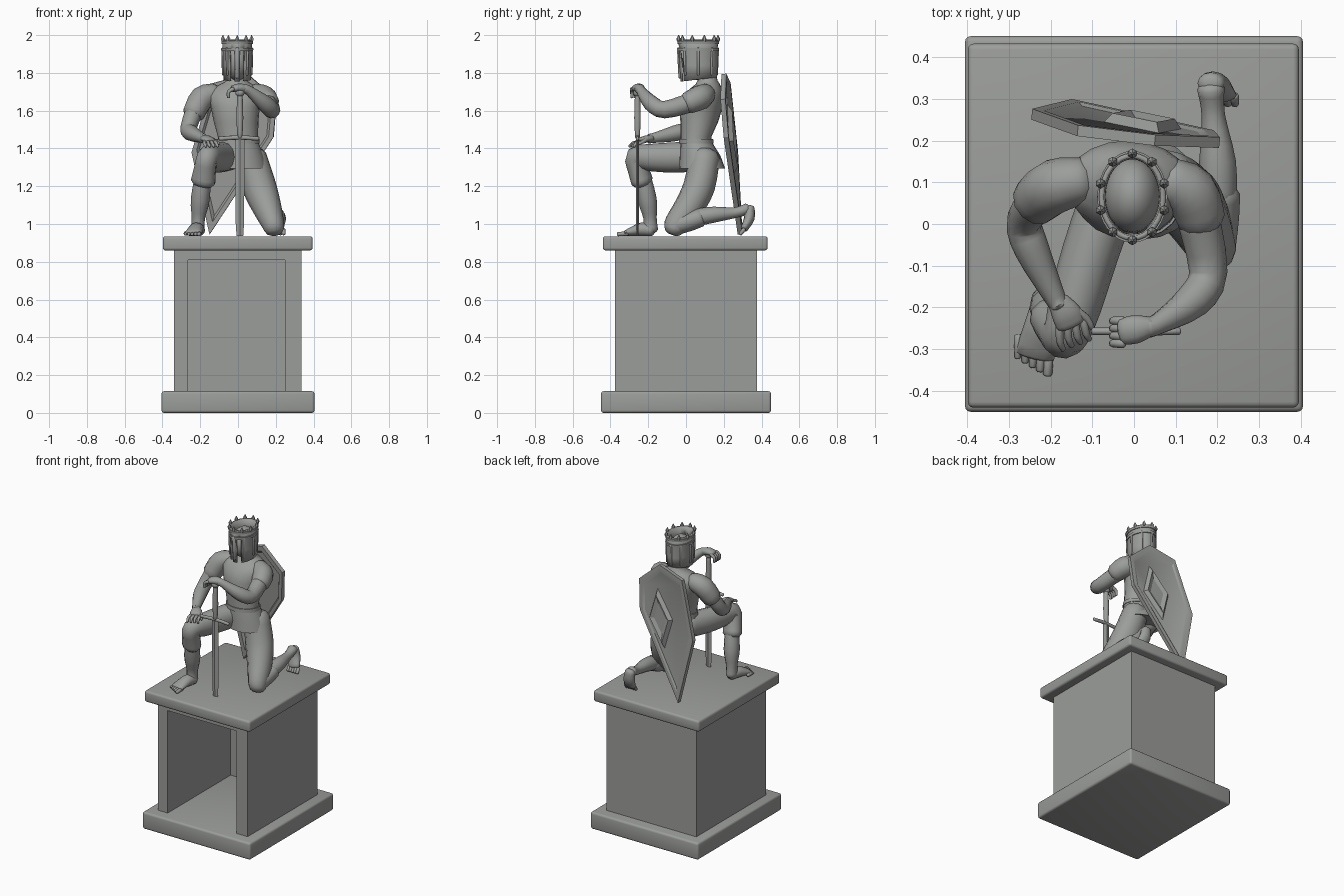
import bpy, bmesh, math
from mathutils import Vector as V

if "Cube" in bpy.data.objects:
    bpy.data.objects.remove(bpy.data.objects["Cube"])

stone = bpy.data.materials.new("grey stone")
stone.diffuse_color = (0.33, 0.34, 0.325, 1)
stone.use_nodes = True
stone.node_tree.nodes["Principled BSDF"].inputs["Base Color"].default_value = stone.diffuse_color


def finish(name, bm, angle=40):
    bmesh.ops.recalc_face_normals(bm, faces=bm.faces)
    me = bpy.data.meshes.new(name)
    bm.to_mesh(me)
    bm.free()
    me.materials.append(stone)
    ob = bpy.data.objects.new(name, me)
    bpy.context.collection.objects.link(ob)
    bpy.ops.object.select_all(action='DESELECT')
    ob.select_set(True)
    bpy.context.view_layer.objects.active = ob
    bpy.ops.object.shade_smooth_by_angle(angle=math.radians(angle))
    return ob


def stack(name, loops, angle=40, closed=False):
    """Skin a list of equal-length loops and cap both ends."""
    bm = bmesh.new()
    rows = [[bm.verts.new(p) for p in loop] for loop in loops]
    n = len(rows[0])
    pairs = list(zip(rows, rows[1:] + rows[:1])) if closed else list(zip(rows, rows[1:]))
    for a, b in pairs:
        for i in range(n):
            j = (i + 1) % n
            bm.faces.new((a[i], a[j], b[j], b[i]))
    if not closed:
        bm.faces.new(rows[0])
        bm.faces.new(rows[-1])
    return finish(name, bm, angle)


def oval(cx, cy, z, rx, ry, n=20):
    return [V((cx + rx * math.sin(2 * math.pi * i / n),
               cy - ry * math.cos(2 * math.pi * i / n), z)) for i in range(n)]


def limb(name, pts, ref=(1, 0, 0), n=12, steps=3):
    """Smooth tube through (x, y, z, width radius[, depth radius]) with rounded ends."""
    pts = [tuple(p) + (p[3],) if len(p) == 4 else tuple(p) for p in pts]
    ext = [pts[0]] + pts + [pts[-1]]
    path = []
    for k in range(len(pts) - 1):
        p0, p1, p2, p3 = ext[k:k + 4]
        for s in range(steps):
            t = s / steps
            path.append([0.5 * (2 * b + (c - a) * t + (2 * a - 5 * b + 4 * c - d) * t * t
                                + (3 * b - a - 3 * c + d) * t ** 3)
                         for a, b, c, d in zip(p0, p1, p2, p3)])
    path.append(list(pts[-1]))
    pos = [V(p[:3]) for p in path]
    u, loops = V(ref), []
    last = len(path) - 1
    for k, p in enumerate(path):
        t = (pos[min(k + 1, last)] - pos[max(k - 1, 0)]).normalized()
        u = (u - t * u.dot(t)).normalized()
        w = t.cross(u)

        def ring(off, sc):
            return [pos[k] + t * off + (u * math.cos(a) * p[3] + w * math.sin(a) * p[4]) * sc
                    for a in (2 * math.pi * i / n for i in range(n))]
        r = min(p[3], p[4])
        if k == 0:
            loops += [ring(-r * .5, .4), ring(-r * .32, .78)]
        loops.append(ring(0, 1))
        if k == last:
            loops += [ring(r * .32, .78), ring(r * .5, .4)]
    return stack(name, loops, 60)


def box(name, x0, x1, y0, y1, z0, z1, bevel=0.0):
    bm = bmesh.new()
    bmesh.ops.create_cube(bm, size=1)
    for v in bm.verts:
        v.co = V(((x0 + x1) / 2 + v.co.x * (x1 - x0), (y0 + y1) / 2 + v.co.y * (y1 - y0),
                  (z0 + z1) / 2 + v.co.z * (z1 - z0)))
    if bevel:
        bmesh.ops.bevel(bm, geom=bm.edges[:], offset=bevel, segments=3, profile=.5, affect='EDGES')
    return finish(name, bm)


def ball(name, c, r):
    bm = bmesh.new()
    bmesh.ops.create_uvsphere(bm, u_segments=20, v_segments=12, radius=1)
    for v in bm.verts:
        v.co = V(c) + V((v.co.x * r[0], v.co.y * r[1], v.co.z * r[2]))
    return finish(name, bm, 60)


# Pedestal: two slabs and a niche open to the front
box("base_slab", -.405, .405, -.45, .45, 0, .115, .014)
box("top_slab", -.398, .395, -.44, .432, .86, .935, .014)
niche = [(-.34, -.375), (-.265, -.375), (-.265, .3), (.25, .3), (.25, -.375),
         (.335, -.375), (.335, .375), (-.34, .375)]
stack("niche_walls", [[V((x, y, z)) for x, y in niche] for z in (.115, .81)])
box("niche_lintel", -.34, .335, -.375, .375, .81, .86)

# Torso and tunic
stack("tunic_top", [oval(*r) for r in (
    (0, .055, 1.42, .108, .085), (0, .052, 1.46, .106, .082), (-.01, .07, 1.54, .118, .1),
    (-.015, .08, 1.62, .13, .115), (-.015, .095, 1.68, .15, .105), (-.012, .105, 1.715, .135, .085),
    (-.01, .115, 1.74, .085, .065), (-.005, .115, 1.76, .05, .052), (0, .105, 1.82, .045, .05))], 60)
stack("tunic_skirt", [oval(*r) for r in (
    (.02, .085, 1.30, .125, .11), (.02, .085, 1.295, .138, .122), (.012, .075, 1.36, .125, .108),
    (.003, .058, 1.42, .11, .088), (0, .054, 1.45, .1, .08))], 60)
stack("belt", [oval(*r) for r in (
    (.001, .055, 1.425, .114, .092), (0, .054, 1.45, .113, .09))])

# Arms and sleeves
limb("right_sleeve", [(-.12, .105, 1.69, .055), (-.19, .09, 1.665, .066), (-.235, .055, 1.585, .06)], (0, 1, 0))
limb("right_arm", [(-.215, .07, 1.64, .05), (-.262, .01, 1.51, .043), (-.245, -.06, 1.48, .042),
                   (-.19, -.175, 1.455, .026), (-.18, -.195, 1.452, .027, .022)], (0, 1, 0))
limb("left_sleeve", [(.08, .105, 1.69, .055), (.135, .075, 1.67, .066), (.162, .01, 1.64, .058)], (0, 0, 1))
limb("left_arm", [(.15, .03, 1.645, .052), (.178, -.115, 1.605, .046), (.14, -.185, 1.64, .043),
                  (.06, -.238, 1.705, .026), (.035, -.247, 1.715, .026)], (0, 0, 1))

# Hands: one flat on the knee, one over the sword pommel
limb("right_palm", [(-.182, -.185, 1.452, .026, .02), (-.162, -.215, 1.45, .036, .018),
                    (-.15, -.24, 1.44, .036, .015)], (1, 0, 0))
for i in range(4):
    bx, tx = -.178 + .018 * i, -.178 + .021 * i
    limb(f"right_finger_{i}", [(bx, -.24 + .008 * i, 1.438, .01), (tx, -.28 + .006 * i, 1.428, .009),
                               (tx + .008, -.30 + .008 * i, 1.41, .007)], n=8, steps=2)
limb("right_thumb", [(-.145, -.205, 1.45, .012), (-.115, -.225, 1.437, .01), (-.1, -.25, 1.425, .007)], n=8, steps=2)
limb("left_palm", [(.04, -.245, 1.715, .024), (.005, -.252, 1.722, .034, .022),
                   (-.028, -.258, 1.715, .032, .018)], (0, 1, 0))
for i in range(4):
    y = -.286 + .018 * i
    limb(f"left_finger_{i}", [(-.025, y, 1.715, .011), (-.05, y, 1.7, .01), (-.05, y, 1.67, .008)],
         (0, 1, 0), 8, 2)

# Raised leg: trousers to below the knee, bare calf and foot
limb("right_trouser", [(-.05, .09, 1.36, .07, .08), (-.105, -.07, 1.352, .068, .08),
                       (-.14, -.19, 1.352, .064, .072), (-.162, -.262, 1.352, .056, .06),
                       (-.175, -.252, 1.29, .06, .056), (-.185, -.232, 1.225, .068, .056)])
limb("right_calf", [(-.182, -.235, 1.28, .04), (-.2, -.205, 1.13, .05), (-.21, -.19, 1.03, .035),
                    (-.212, -.188, .97, .036, .04)])
limb("right_foot", [(-.207, -.18, .965, .034, .03), (-.22, -.235, .972, .04, .036),
                    (-.238, -.315, .952, .048, .016)])
for i in range(5):
    x, y = -.204 - .018 * i, -.36 + .01 * i
    limb(f"right_toe_{i}", [(x, y + .05, .95, .012), (x - .003, y, .946, .011 - .001 * i)], n=8, steps=2)

# Kneeling leg, foot curled behind
limb("left_trouser_thigh", [(.07, .1, 1.36, .08, .08), (.112, .07, 1.2, .09, .084),
                            (.152, .015, 1.09, .078, .078), (.185, -.05, 1.0, .06, .066),
                            (.19, -.066, .968, .052, .052)])
limb("left_trouser_shin", [(.188, -.06, .992, .055, .052), (.198, .02, 1.015, .054, .052),
                           (.202, .075, 1.035, .052, .05)])
limb("left_calf", [(.2, .06, 1.035, .046), (.2, .15, 1.05, .044, .042), (.19, .26, 1.06, .028),
                   (.184, .325, 1.08, .033, .03)])
limb("left_foot", [(.184, .337, 1.085, .032, .026), (.192, .335, 1.03, .038, .028),
                   (.205, .308, .975, .042, .02)])
for i in range(5):
    x = .172 + .017 * i
    limb(f"left_toe_{i}", [(x, .307, .972, .011), (x + .002, .288, .947, .01)], n=8, steps=2)

# Head and open-topped helm with slots either side of the nose bar
HX, HY = -.004, .065
ball("head", (HX, HY + .003, 1.86), (.068, .09, .1))
bm = bmesh.new()
rows = [[bm.verts.new(p) for p in oval(HX, HY + dy, z, rx, ry, 32)] for z, rx, ry, dy in (
    (1.765, .073, .097, .003), (1.84, .075, .1, .002), (1.92, .077, .102, 0), (1.975, .08, .105, 0))]
for v in rows[0]:
    v.co.z += (v.co.y - HY) * .12
for r in range(3):
    for i in range(32):
        if r < 2 and i in (1, 2, 29, 30):
            continue
        j = (i + 1) % 32
        bm.faces.new((rows[r][i], rows[r][j], rows[r + 1][j], rows[r + 1][i]))
helm = finish("helm_shell", bm, 50)
solid = helm.modifiers.new("thickness", 'SOLIDIFY')
solid.thickness = .012
limb("nose_bar", [(HX, HY - .098, 1.775, .01, .008), (HX, HY - .106, 1.93, .012, .008)], n=6, steps=1)
for k in range(1, 8):
    a = 2 * math.pi * k / 8
    s, c = math.sin(a), math.cos(a)
    limb(f"helm_rib_{k}", [(HX + .074 * s, HY - .098 * c, 1.79, .007),
                           (HX + .078 * s, HY - .104 * c, 1.93, .007)], n=6, steps=1)

# Crown bands and points
for k, z in enumerate((1.925, 1.962)):
    stack(f"crown_band_{k}", [oval(HX, HY, z + dz, .08 + d, .106 + d, 32) for dz, d in (
        (-.008, -.008), (-.008, .003), (.008, .004), (.008, -.008))], closed=True)
for k in range(10):
    a = 2 * math.pi * k / 10
    x, y = HX + .08 * math.sin(a), HY - .104 * math.cos(a)
    stack(f"crown_point_{k}", [oval(x, y, z, r, r, 6) for z, r in (
        (1.965, .008), (1.98, .012), (1.987, .008), (2.0, .002))])

# Sword standing point down
SX, SY = .01, -.257
blade = ((-.022, 0), (0, -.007), (.022, 0), (0, .007))
stack("sword_blade", [[V((SX + x * s, SY + y * s, z)) for x, y in blade]
                      for z, s in ((.937, .8), (1.0, 1), (1.45, 1.15))], 20)
limb("sword_guard", [(-.098, SY, 1.452, .011, .009), (SX, SY, 1.458, .012, .01), (.108, SY, 1.452, .011, .009)],
     (0, 0, 1), 8)
limb("sword_grip", [(SX, SY, 1.46, .013), (SX, SY, 1.56, .018), (SX, SY, 1.69, .014)], n=10)
ball("sword_pommel", (SX, SY, 1.695), (.024, .022, .022))

# Shield leaning on the back, rimmed on both sides, with a diamond boss
NORMAL = V((.103, 1, .077)).normalized()


def shield_loop(outline, scale, depth):
    cx = sum(p[0] for p in outline) / len(outline)
    cz = sum(p[1] for p in outline) / len(outline)
    pts = [(cx + (x - cx) * scale, cz + (z - cz) * scale) for x, z in outline]
    return [V((x, .343 - .103 * x - .077 * z, z)) + NORMAL * depth for x, z in pts]


heater = [(.05, 1.795), (.205, 1.66), (.188, 1.46), (-.15, .945), (-.245, 1.38), (-.135, 1.745)]
stack("shield", [shield_loop(heater, s, d) for s, d in (
    (.82, .002), (.88, -.012), (1, -.012), (1, .014), (.88, .014), (.82, .007))], 25)
diamond = [(.06, 1.64), (.115, 1.435), (-.02, 1.26), (-.075, 1.465)]
stack("shield_boss", [shield_loop(diamond, s, d) for s, d in (
    (1, .004), (.78, .03), (.5, .018))], 20)
